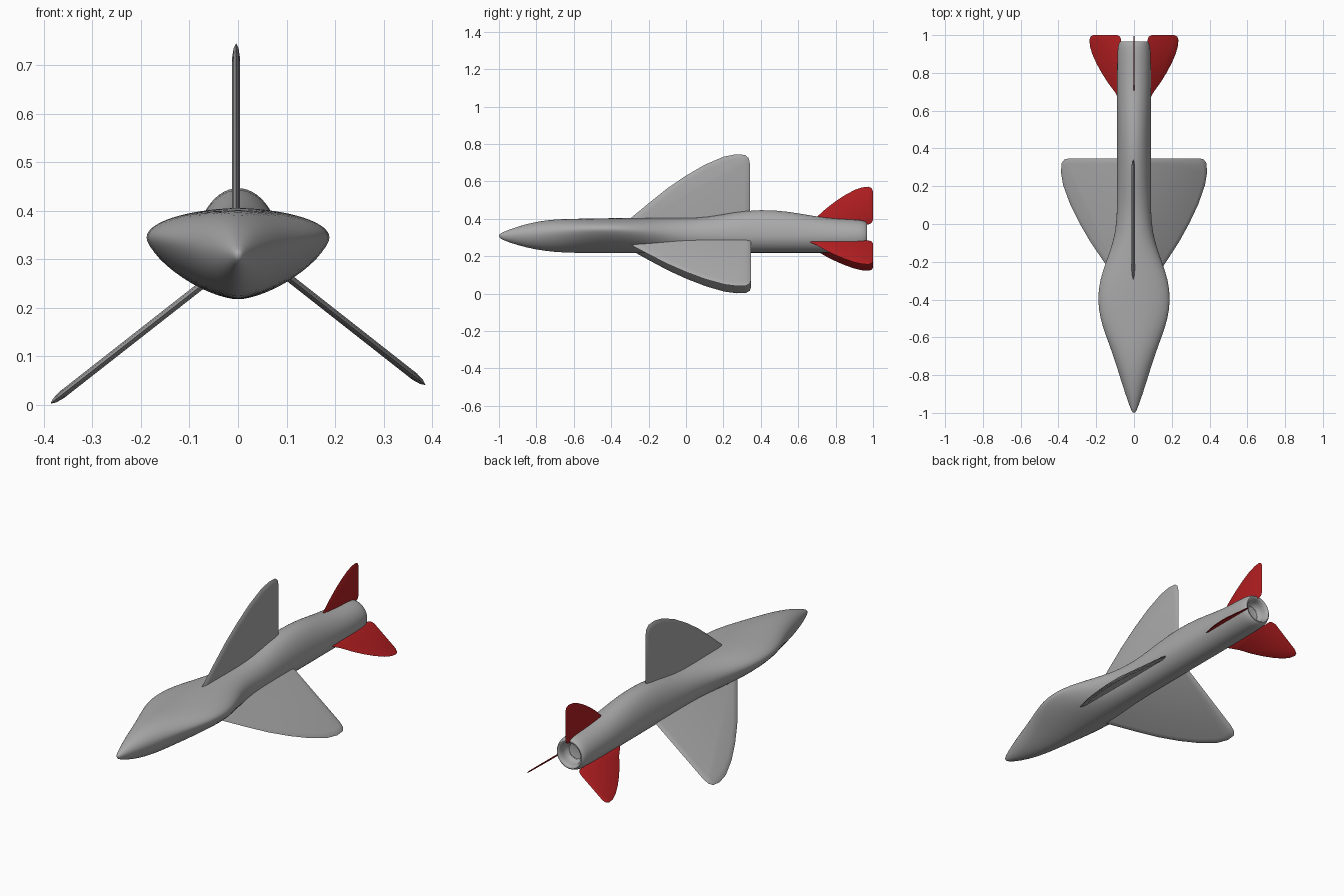
import bpy, bmesh
from math import sin, cos, pi
from mathutils import Vector

if "Cube" in bpy.data.objects:
    bpy.data.objects.remove(bpy.data.objects["Cube"])


def paint(name, color):
    material = bpy.data.materials.new(name)
    material.diffuse_color = color
    material.use_nodes = True
    material.node_tree.nodes["Principled BSDF"].inputs["Base Color"].default_value = material.diffuse_color
    return material


grey = paint("grey_paint", (0.40, 0.40, 0.40, 1))
red = paint("red_paint", (0.45, 0.013, 0.015, 1))


def make_object(name, bm, material, angle=40):
    bmesh.ops.recalc_face_normals(bm, faces=bm.faces)
    mesh = bpy.data.meshes.new(name)
    bm.to_mesh(mesh)
    bm.free()
    obj = bpy.data.objects.new(name, mesh)
    bpy.context.collection.objects.link(obj)
    mesh.materials.append(material)
    bpy.ops.object.select_all(action='DESELECT')
    obj.select_set(True)
    bpy.context.view_layer.objects.active = obj
    bpy.ops.object.shade_smooth_by_angle(angle=angle * pi / 180)
    return obj


# Fuselage stations: y, half width, bottom z, widest z, top z, lower taper
STATIONS = [
    (-1.00, .006, .303, .310, .316, 1.0), (-.985, .016, .288, .310, .327, 1.0),
    (-.90, .046, .258, .315, .360, 1.05), (-.80, .078, .234, .322, .386, 1.15),
    (-.70, .109, .221, .332, .398, 1.25), (-.60, .147, .217, .340, .401, 1.35),
    (-.50, .182, .216, .345, .402, 1.4), (-.40, .194, .216, .345, .404, 1.4),
    (-.30, .184, .216, .340, .406, 1.3), (-.20, .149, .217, .332, .406, 1.2),
    (-.10, .112, .218, .322, .405, 1.1), (0, .093, .218, .315, .404, 1.0),
    (.12, .090, .218, .311, .409, 1.0), (.25, .090, .218, .310, .436, 1.0),
    (.40, .090, .218, .310, .452, 1.0), (.55, .090, .218, .309, .441, 1.0),
    (.70, .090, .218, .308, .412, 1.0), (.80, .090, .218, .307, .401, 1.0),
    (.92, .089, .219, .307, .396, 1.0), (.955, .083, .225, .307, .390, 1.0),
    (.970, .072, .235, .307, .379, 1.0), (.965, .060, .247, .307, .367, 1.0),
    (.94, .056, .251, .307, .363, 1.0), (.90, .054, .253, .307, .361, 1.0),
]
SIDES = 28
bm = bmesh.new()
rings = []
for y, w, low, mid, top, p in STATIONS:
    ring = []
    for i in range(SIDES):
        a = 2 * pi * i / SIDES
        c, s = cos(a), sin(a)
        q = p if s < 0 else 1.0
        x = w * (1 if c > 0 else -1) * abs(c) ** q
        z = mid + s * (top - mid) if s >= 0 else mid - (mid - low) * abs(s) ** q
        ring.append(bm.verts.new((x, y, z)))
    rings.append(ring)
for r0, r1 in zip(rings, rings[1:]):
    for i in range(SIDES):
        j = (i + 1) % SIDES
        bm.faces.new((r0[i], r0[j], r1[j], r1[i]))
bm.faces.new(rings[0])
bm.faces.new(rings[-1])
body = make_object("fuselage", bm, grey, 60)
sub = body.modifiers.new("smooth", 'SUBSURF')
sub.levels = sub.render_levels = 1


# Fin: planar outline (y, span) with edges thinned by stepped insets on both sides
def fin(name, outline, origin, direction, stretch, insets, shift, material):
    d = Vector((direction[0], 0, direction[1])).normalized()
    o = Vector((origin[0], shift, origin[1]))
    bm = bmesh.new()
    points = [o + d * (s * stretch) + Vector((0, y, 0)) for y, s in outline]
    for loop in (points, points[::-1]):
        face = bm.faces.new([bm.verts.new(p) for p in loop])
        for width, height in insets:
            bmesh.ops.inset_individual(bm, faces=[face], thickness=width,
                                       depth=height, use_even_offset=True)
    bmesh.ops.remove_doubles(bm, verts=bm.verts, dist=0.0001)
    return make_object(name, bm, material, 50)


# Three wings
WING = [(-.37, -.06), (-.30, 0), (-.2, .083), (-.1, .163), (0, .231), (.1, .289),
        (.2, .332), (.265, .345), (.315, .342), (.335, .325), (.342, .295),
        (.342, -.06)]
WING_INSETS = [(.003, .006), (.010, .005), (.018, .003)]
fin("top_wing", WING, (-.004, .40), (0, 1), 1.0, WING_INSETS, 0, grey)
fin("right_wing", WING, (.107, .260), (.28, -.22), 1.03, WING_INSETS, .006, grey)
fin("left_wing", WING, (-.093, .232), (-.30, -.235), 1.08, WING_INSETS, .006, grey)

# Three red tail fins, the lower two in line with the lower wings
TAIL = [(.64, .002), (.70, .043), (.75, .088), (.80, .126), (.85, .159), (.90, .186),
        (.94, .200), (.975, .204), (.992, .197), (1.0, .178), (1.0, .028),
        (.992, .010), (.975, .002)]
TAIL_INSETS = [(.002, .004), (.008, .003)]
fin("top_tail_fin", TAIL, (0, .368), (0, 1), 1.0, TAIL_INSETS, 0, red)
fin("right_tail_fin", TAIL, (.070, .286), (.28, -.22), 1.03, TAIL_INSETS, 0, red)
fin("left_tail_fin", TAIL, (-.066, .256), (-.30, -.235), 1.06, TAIL_INSETS, 0, red)
